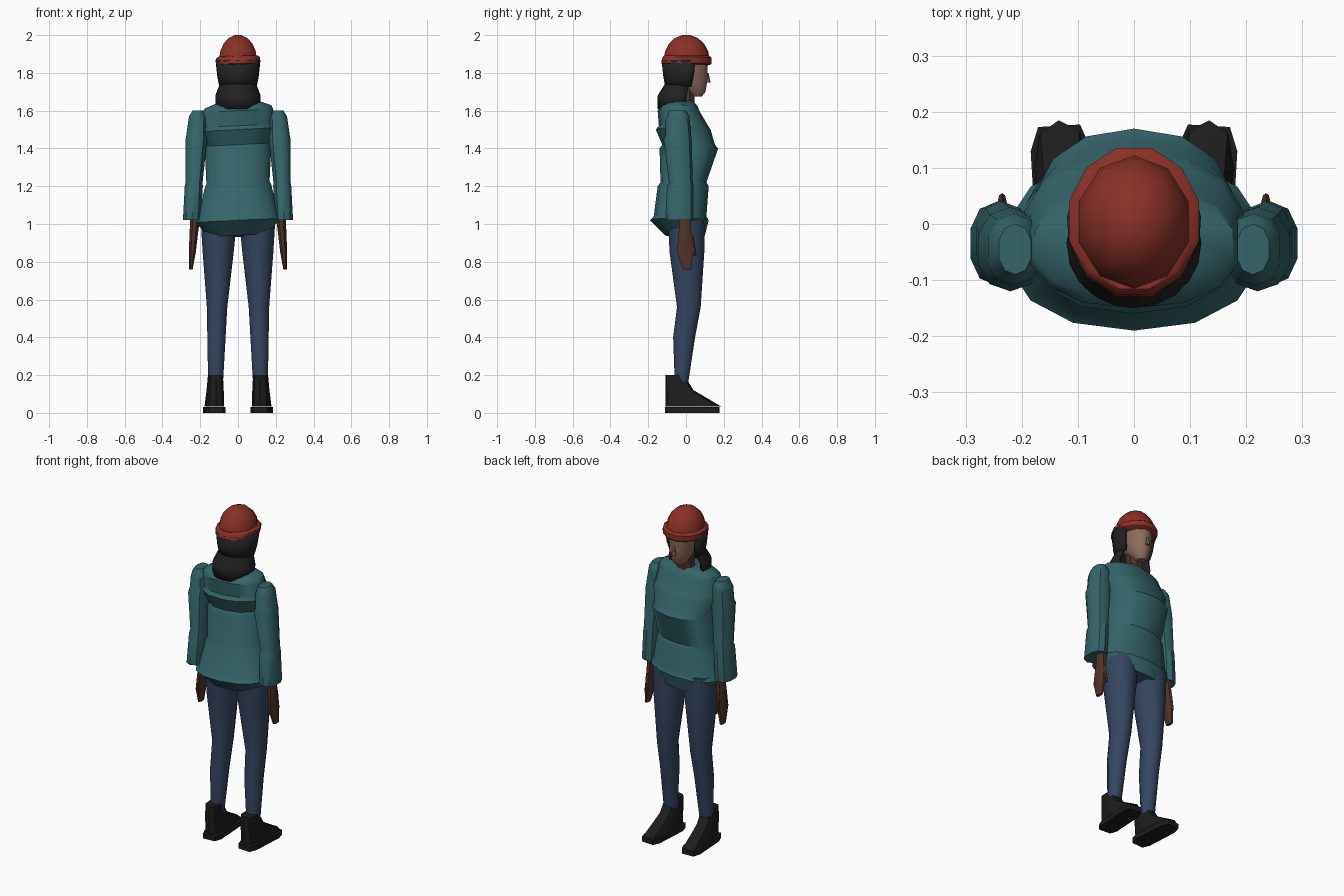
import bpy
import bmesh
from math import sin, cos, radians, copysign

if "Cube" in bpy.data.objects:
    bpy.data.objects.remove(bpy.data.objects["Cube"])


def material(name, red, green, blue):
    mat = bpy.data.materials.new(name)
    mat.use_nodes = True
    mat.diffuse_color = (red, green, blue, 1)
    shader = mat.node_tree.nodes["Principled BSDF"]
    shader.inputs["Base Color"].default_value = mat.diffuse_color
    shader.inputs["Roughness"].default_value = 0.9
    return mat


jacket_teal = material("teal jacket", 0.035, 0.13, 0.145)
knit_red = material("red knit", 0.25, 0.03, 0.02)
denim_blue = material("blue denim", 0.035, 0.06, 0.12)
leather_black = material("black leather", 0.012, 0.012, 0.012)
hair_dark = material("dark hair", 0.016, 0.016, 0.016)
face_skin = material("face skin", 0.27, 0.15, 0.11)
brown_skin = material("brown skin", 0.085, 0.032, 0.022)


def finish(obj, name, mat, sharp_angle):
    """Name, colour and shade a finished part."""
    obj.name = obj.data.name = name
    obj.data.materials.append(mat)
    bpy.ops.object.select_all(action="DESELECT")
    obj.select_set(True)
    bpy.context.view_layer.objects.active = obj
    bpy.ops.object.shade_smooth_by_angle(angle=radians(sharp_angle))


def loft(name, mat, rings, sides=12, x=0, lean=0, tilt=0, power=1, opening=0, sharp_angle=40):
    """Skin rings of (height, half width, back, front); opening leaves a gap at the front."""
    bm = bmesh.new()
    points_per_ring = sides + 1 if opening else sides
    start = 90 + opening / 2 if opening else 180 / sides
    sweep = 360 - opening
    loops = []
    for height, half_width, back, front in rings:
        middle, half_depth = (back + front) / 2, (front - back) / 2
        loop = []
        for i in range(points_per_ring):
            turn = radians(start + sweep * i / sides)
            across, along = (copysign(abs(v) ** power, v) for v in (cos(turn), sin(turn)))
            offset = half_width * across
            loop.append(bm.verts.new((x + lean * height + offset,
                                      middle + half_depth * along,
                                      height + tilt * offset)))
        loops.append(loop)
    for lower, upper in zip(loops, loops[1:]):
        for i in range(sides):
            j = (i + 1) % points_per_ring
            bm.faces.new((lower[i], lower[j], upper[j], upper[i]))
    if not opening:
        bm.faces.new(loops[0])
        bm.faces.new(loops[-1])
    bmesh.ops.recalc_face_normals(bm, faces=bm.faces)
    mesh = bpy.data.meshes.new(name)
    bm.to_mesh(mesh)
    bm.free()
    obj = bpy.data.objects.new(name, mesh)
    bpy.context.collection.objects.link(obj)
    finish(obj, name, mat, sharp_angle)
    return obj


def quilted(rings):
    """Follow every inner ring with a slightly narrower one, as a stitched seam."""
    result = [rings[0]]
    for height, half_width, back, front in rings[1:-1]:
        result.append((height, half_width, back, front))
        result.append((height + 0.02, half_width * 0.95, back * 0.9, front * 0.9))
    return result + [rings[-1]]


# Quilted jacket body
loft("jacket_body", jacket_teal, quilted([
    (0.94, 0.16, -0.11, 0.1),
    (1.02, 0.23, -0.19, 0.12),
    (1.2, 0.18, -0.15, 0.12),
    (1.4, 0.18, -0.14, 0.17),
    (1.5, 0.2, -0.16, 0.13),
    (1.6, 0.19, -0.15, 0.07),
    (1.65, 0.1, -0.1, 0.04),
]), sides=14, power=0.9, tilt=0.05)

for side, sign in (("right", -1), ("left", 1)):
    # Padded sleeve
    loft(side + "_sleeve", jacket_teal, quilted([
        (1.02, 0.05, -0.11, 0.04),
        (1.2, 0.05, -0.1, 0.04),
        (1.45, 0.06, -0.12, 0.03),
        (1.55, 0.05, -0.11, 0.02),
        (1.6, 0.03, -0.09, 0),
    ]), sides=10, x=sign * 0.3, lean=-sign * 0.055, power=0.9)

    # Flat hand with a wrist, and a thumb in front of it
    loft(side + "_hand", brown_skin, [
        (0.76, 0.01, -0.02, 0.03),
        (0.85, 0.02, -0.05, 0.04),
        (0.97, 0.025, -0.04, 0.03),
        (1.05, 0.03, -0.04, 0.03),
    ], sides=8, x=sign * 0.31, lean=-sign * 0.08)
    loft(side + "_thumb", brown_skin, [
        (0.83, 0.006, 0.04, 0.055),
        (0.94, 0.012, 0, 0.04),
    ], sides=6, x=sign * 0.235)

    # Trouser leg, narrowing at the knee and ankle
    loft(side + "_leg", denim_blue, [
        (0.14, 0.04, -0.06, 0.01),
        (0.4, 0.05, -0.07, 0.05),
        (0.56, 0.056, -0.05, 0.08),
        (0.85, 0.085, -0.09, 0.1),
        (1.03, 0.1, -0.1, 0.1),
    ], x=sign * 0.122, lean=-sign * 0.02)

    # Ankle boot on a separate flat sole
    boot = loft(side + "_boot", leather_black, [
        (0.035, 0.05, -0.11, 0.185),
        (0.12, 0.045, -0.11, 0.04),
        (0.2, 0.04, -0.11, -0.01),
    ], sides=10, power=0.7, sharp_angle=30)
    sole = loft(side + "_sole", leather_black, [
        (height, 0.055, -0.115, 0.18) for height in (0, 0.03)
    ], sides=8, power=0.4)
    for part in (boot, sole):
        part.location.x = sign * 0.123
        part.rotation_euler.z = -sign * 0.06

# Hips joining the legs
loft("hips", denim_blue, [
    (0.93, 0.03, -0.05, 0.05),
    (0.97, 0.17, -0.1, 0.1),
    (1.05, 0.17, -0.1, 0.1),
])

# Neck, head and nose
loft("neck", brown_skin, [
    (1.6, 0.07, -0.06, 0.05),
    (1.66, 0.045, -0.05, 0.05),
    (1.74, 0.045, -0.05, 0.05),
], sides=8)
loft("head", face_skin, [
    (1.675, 0.025, 0.03, 0.085),
    (1.7, 0.045, 0, 0.105),
    (1.75, 0.065, -0.06, 0.115),
    (1.87, 0.08, -0.09, 0.12),
])
bpy.ops.mesh.primitive_cone_add(vertices=6, radius1=0.015, radius2=0.005, depth=0.05,
                                location=(0, 0.115, 1.775))
finish(bpy.context.object, "nose", face_skin, 40)

# Hair: a cap over the skull and a flared curtain, both open at the face
cap = loft("hair_cap", hair_dark, [
    (1.73, 0.08, -0.09, 0.07),
    (1.78, 0.09, -0.1, 0.09),
    (1.87, 0.1, -0.11, 0.11),
], opening=130)
curtain = loft("hair_curtain", hair_dark, [
    (1.61, 0.12, -0.15, 0.07),
    (1.68, 0.12, -0.15, 0.08),
    (1.76, 0.09, -0.1, 0.08),
    (1.81, 0.085, -0.09, 0.07),
], opening=140)
for part in (cap, curtain):
    shell = part.modifiers.new("thickness", "SOLIDIFY")
    shell.thickness = 0.02
    shell.offset = -1

# Knit hat: a domed crown and a rolled brim
dome = [(sin(radians(a)), cos(radians(a))) for a in (0, 20, 40, 60, 80)]
loft("hat_crown", knit_red, [
    (1.87 + 0.132 * rise, 0.105 * spread, -0.118 * spread, 0.125 * spread)
    for rise, spread in dome
], sides=10)
loft("hat_brim", knit_red, [
    (1.842, 0.11, -0.125, 0.13),
    (1.85, 0.12, -0.135, 0.14),
    (1.88, 0.12, -0.13, 0.14),
    (1.89, 0.105, -0.12, 0.125),
], tilt=0.03)
